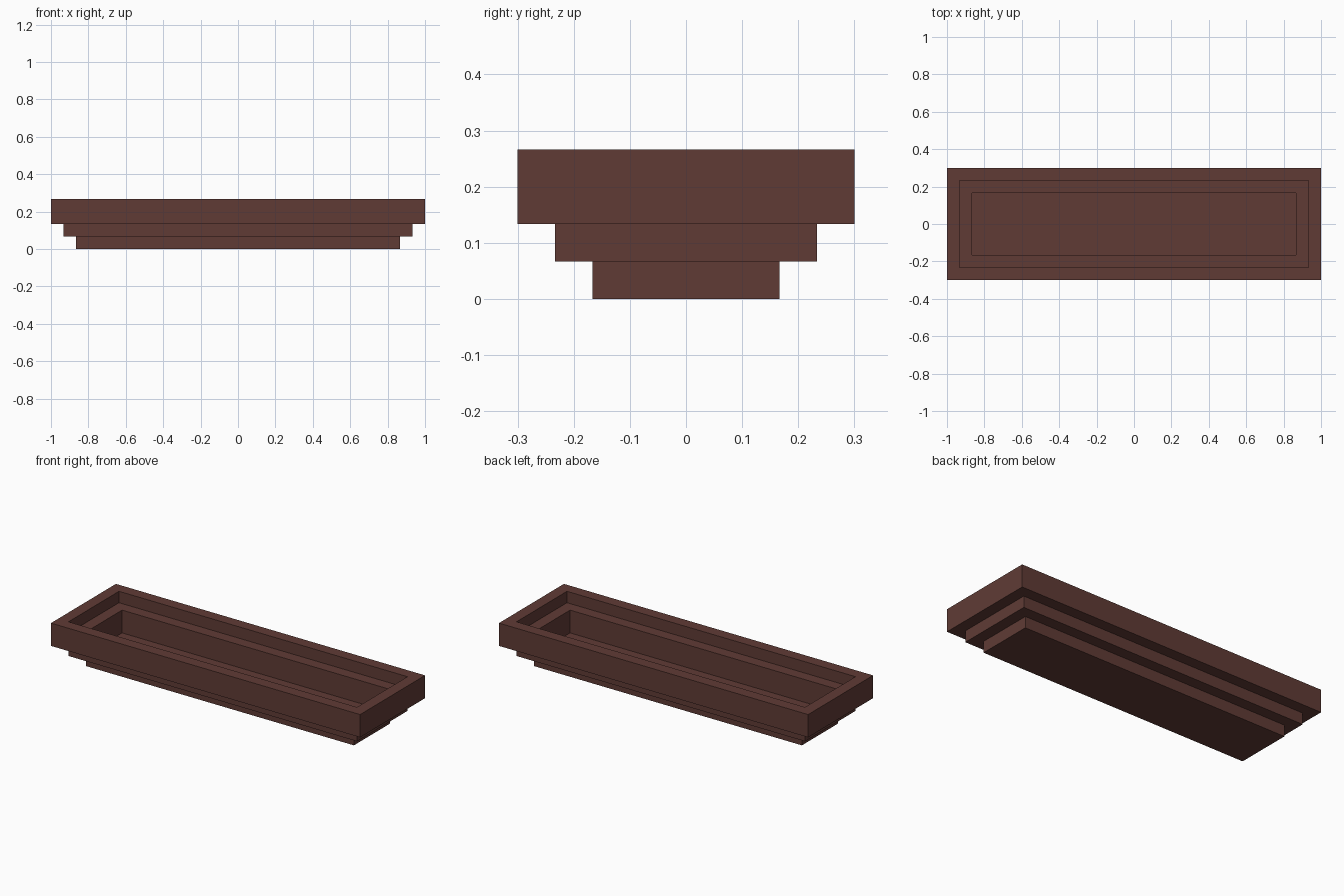
import bpy, bmesh

if "Cube" in bpy.data.objects:
    bpy.data.objects.remove(bpy.data.objects["Cube"])

U = 1 / 15  # basic step size

# Single flat colour
mat = bpy.data.materials.new("dark brown")
mat.diffuse_color = (0.117, 0.044, 0.036, 1)
mat.use_nodes = True
mat.node_tree.nodes["Principled BSDF"].inputs["Base Color"].default_value = mat.diffuse_color

# Stepped wall profile: (inset from the outer rim, height), in steps,
# from the underside, up the outside, over the rim and down to the floor
profile = [(2, 0), (2, 1), (1, 1), (1, 2), (0, 2), (0, 4),
           (1, 4), (1, 3), (2, 3), (2, 1)]


def rectangle(bm, inset, height):
    x, y, z = 1 - inset * U, 0.3 - inset * U, height * U
    return [bm.verts.new((sx * x, sy * y, z))
            for sx, sy in ((-1, -1), (1, -1), (1, 1), (-1, 1))]


# Tray: rectangular loops bridged along the profile, closed by base and floor
bm = bmesh.new()
loops = [rectangle(bm, *p) for p in profile]
for a, b in zip(loops, loops[1:]):
    for i in range(4):
        j = (i + 1) % 4
        bm.faces.new((a[i], a[j], b[j], b[i]))
bm.faces.new(loops[0][::-1])  # underside
bm.faces.new(loops[-1])       # inner floor

mesh = bpy.data.meshes.new("stepped_tray")
bm.to_mesh(mesh)
bm.free()
mesh.materials.append(mat)
bpy.context.collection.objects.link(bpy.data.objects.new("stepped_tray", mesh))
